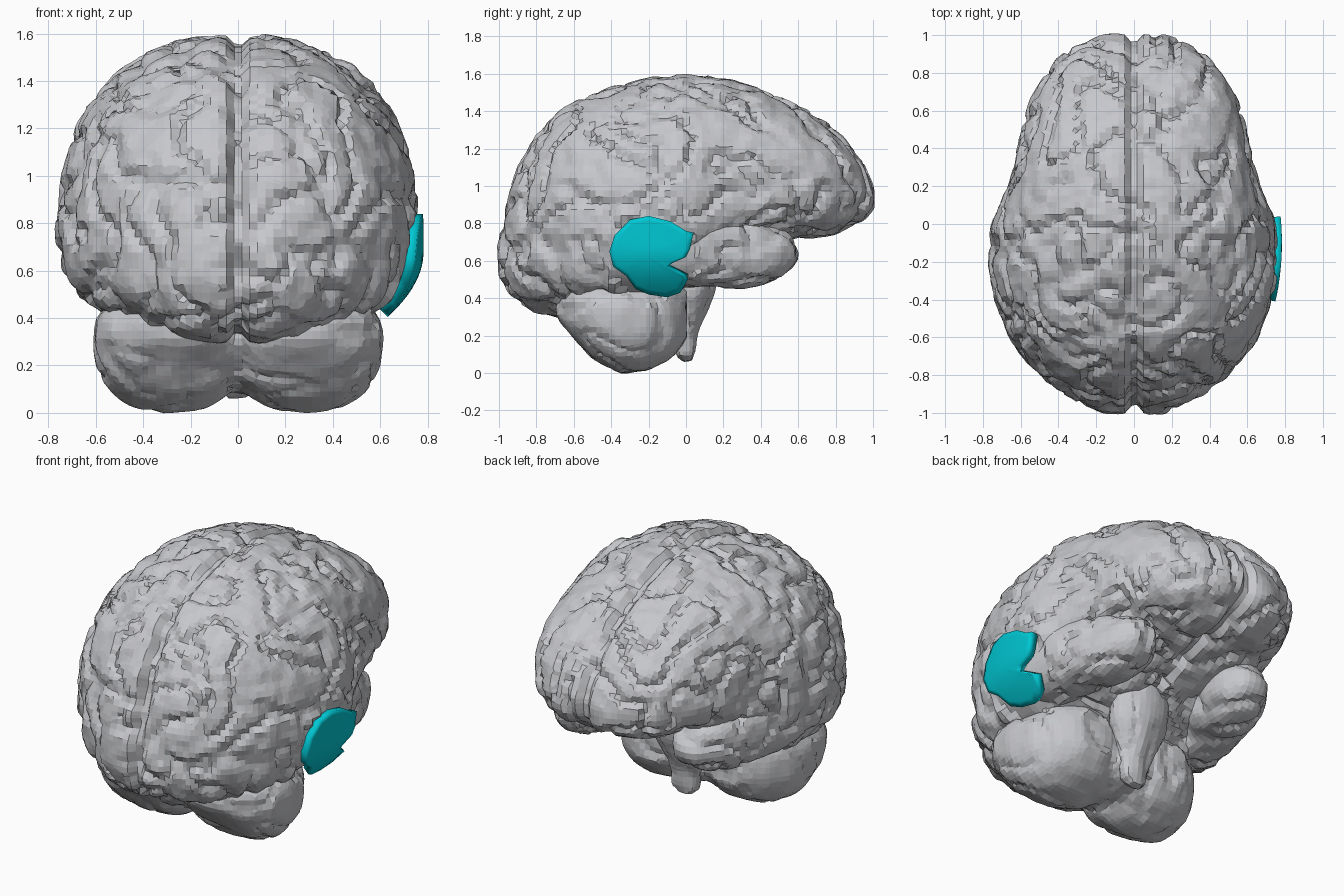
import bpy, bmesh, math
from mathutils import Vector, noise

if "Cube" in bpy.data.objects:
    bpy.data.objects.remove(bpy.data.objects["Cube"])


def material(name, rgb):
    m = bpy.data.materials.new(name)
    m.diffuse_color = (*rgb, 1)
    m.use_nodes = True
    m.node_tree.nodes["Principled BSDF"].inputs["Base Color"].default_value = m.diffuse_color
    return m


GREY = material("grey_tissue", (0.57, 0.575, 0.60))
CYAN = material("cyan_region", (0.0, 0.58, 0.66))
SIDES = 40


def power(v, e):
    return math.copysign(abs(v) ** e, v)


def section(y, zmin, zmax, w, zw, xc=0.0):
    """Rounded upright cross-section, widest at height zw."""
    ring = []
    for j in range(SIDES):
        a = math.tau * j / SIDES
        c, s = power(math.cos(a), 2 / 2.4), power(math.sin(a), 2 / 2.4)
        ring.append((xc + w * c, y, zw + s * ((zmax - zw) if s > 0 else (zw - zmin))))
    return ring


def flat_ring(z, yc, rx, ry):
    """Level elliptical cross-section."""
    return [(rx * math.cos(math.tau * j / SIDES), yc + ry * math.sin(math.tau * j / SIDES), z)
            for j in range(SIDES)]


def loft(bm, rings):
    """Skin a closed body over a list of rings."""
    rows = [[bm.verts.new(p) for p in r] for r in rings]
    for a, b in zip(rows, rows[1:]):
        for j in range(SIDES):
            k = (j + 1) % SIDES
            bm.faces.new((a[j], a[k], b[k], b[j]))
    bm.faces.new(rows[0])
    bm.faces.new(rows[-1])


def near_region(p):
    return p.x > 0.5 and math.hypot(p.y + 0.18, p.z - 0.62) < 0.24


def fold_depth(p, freq, depth):
    """Winding grooves between rounded folds."""
    q = p * freq
    q = q + noise.noise_vector(p * 3.0) * 0.8
    groove = max(0.0, 1 - abs(noise.noise(q)) * 5)
    return 0.35 * depth - depth * groove + 0.3 * depth * noise.noise(p * 14)


def tissue(name, bodies, freq, depth, mirror=False, voxel=0.033, shape=None):
    """Fuse bodies to one faceted skin, then fold its surface."""
    bm = bmesh.new()
    for rings in bodies:
        loft(bm, rings)
    bmesh.ops.recalc_face_normals(bm, faces=bm.faces)
    me = bpy.data.meshes.new(name)
    bm.to_mesh(me)
    bm.free()
    ob = bpy.data.objects.new(name, me)
    bpy.context.collection.objects.link(ob)
    if mirror:
        mod = ob.modifiers.new("mirror", 'MIRROR')
        mod.use_mirror_merge = False
    mod = ob.modifiers.new("remesh", 'REMESH')
    mod.mode = 'VOXEL'
    mod.voxel_size = voxel
    dg = bpy.context.evaluated_depsgraph_get()
    ob.data = bpy.data.meshes.new_from_object(ob.evaluated_get(dg))
    ob.modifiers.clear()
    moved = []
    for v in ob.data.vertices:
        p = v.co.copy()
        d = -0.012 if near_region(p) else fold_depth(p, freq, depth)
        q = p + v.normal * d
        moved.append(shape(p, q, v.normal) if shape else q)
    for v, q in zip(ob.data.vertices, moved):
        v.co = q
    ob.data.materials.clear()
    ob.data.materials.append(GREY)
    for f in ob.data.polygons:
        f.use_smooth = False
    return ob


def fissure(p, q, n):
    """Press the long midline split into the two hemispheres."""
    return q - n * 0.055 * math.exp(-(p.x / 0.035) ** 2)


# Cerebrum: y, bottom, top, half width, height of widest point
cerebrum = [
    (-0.995, .53, .70, .15, .62), (-0.95, .43, .92, .25, .65), (-0.9, .38, 1.08, .35, .68),
    (-0.8, .33, 1.26, .49, .70), (-0.7, .31, 1.37, .58, .71), (-0.6, .30, 1.45, .65, .72),
    (-0.4, .32, 1.52, .73, .72), (-0.2, .34, 1.57, .76, .73), (0.0, .47, 1.59, .745, .76),
    (0.2, .60, 1.57, .66, .90), (0.4, .68, 1.51, .61, .95), (0.6, .73, 1.42, .56, .97),
    (0.75, .74, 1.33, .49, .97), (0.85, .77, 1.24, .42, .96), (0.93, .81, 1.13, .31, .95),
    (0.995, .87, 1.01, .15, .93)]
tissue("cerebrum", [[section(*s) for s in cerebrum]], 4.5, 0.035, shape=fissure)

# Temporal lobes: last value is the sideways centre
temporal = [
    (-0.35, .50, .80, .12, .65, .55), (-0.1, .45, .86, .20, .68, .53),
    (0.1, .47, .87, .20, .68, .49), (0.3, .455, .84, .19, .65, .44),
    (0.45, .49, .80, .16, .64, .41), (0.55, .55, .74, .10, .64, .40),
    (0.59, .60, .69, .05, .64, .40)]
tissue("temporal_lobes", [[section(*s) for s in temporal]], 4.5, 0.025, mirror=True)

# Cerebellum: paired lobes and a bridge between them
lobe = [
    (-0.69, .30, .42, .12, .37, .26), (-0.6, .19, .48, .25, .36, .28),
    (-0.5, .08, .50, .31, .34, .285), (-0.35, .0, .52, .325, .32, .285),
    (-0.2, .02, .52, .30, .30, .28), (-0.08, .08, .50, .23, .30, .27),
    (0.0, .18, .45, .12, .30, .27)]
bridge = [(-0.58, .28, .42, .08, .35), (-0.45, .15, .46, .14, .34),
          (-0.25, .08, .48, .16, .32), (0.0, .12, .48, .12, .32)]
tissue("cerebellum", [[section(*s) for s in lobe], [section(*s) for s in bridge]],
       4.0, 0.014, mirror=True)

# Brainstem: height, y centre, half width, half depth
stem = [(.06, .01, .05, .03), (.10, .0, .09, .055), (.20, -.01, .10, .065),
        (.30, .01, .13, .09), (.42, .03, .18, .12), (.55, .04, .20, .13), (.72, .04, .20, .12)]
tissue("brainstem", [[flat_ring(*s) for s in stem]], 4.0, 0.012)

# Highlighted region: smooth curved plate on the right side
outline = [(-.2, .84), (-.08, .81), (0, .76), (.04, .75), (.02, .66), (0, .62), (-.07, .59),
           (-.1, .57), (-.02, .52), (.01, .50), (-.03, .43), (-.1, .405), (-.2, .42),
           (-.27, .45), (-.32, .52), (-.39, .57), (-.41, .65), (-.38, .74), (-.3, .82)]
bm = bmesh.new()


def on_side(y, z):
    return bm.verts.new((0.783 - 2.0 * max(0, 0.68 - z) ** 2 - 0.35 * (y + 0.1) ** 2, y, z))


cy, cz, steps = -0.2, 0.62, 8
centre = on_side(cy, cz)
rows = [[on_side(cy + (y - cy) * i / steps, cz + (z - cz) * i / steps) for y, z in outline]
        for i in range(1, steps + 1)]
n = len(outline)
for j in range(n):
    k = (j + 1) % n
    bm.faces.new((centre, rows[0][k], rows[0][j]))
    for a, b in zip(rows, rows[1:]):
        bm.faces.new((a[j], a[k], b[k], b[j]))
bmesh.ops.recalc_face_normals(bm, faces=bm.faces)
if sum(f.normal.x for f in bm.faces) < 0:
    bmesh.ops.reverse_faces(bm, faces=bm.faces)
me = bpy.data.meshes.new("highlighted_region")
bm.to_mesh(me)
bm.free()
me.materials.append(CYAN)
region = bpy.data.objects.new("highlighted_region", me)
bpy.context.collection.objects.link(region)
thick = region.modifiers.new("thickness", 'SOLIDIFY')
thick.thickness = 0.05
thick.offset = -1
bpy.context.view_layer.objects.active = region
region.select_set(True)
bpy.ops.object.shade_smooth_by_angle(angle=math.radians(40))
